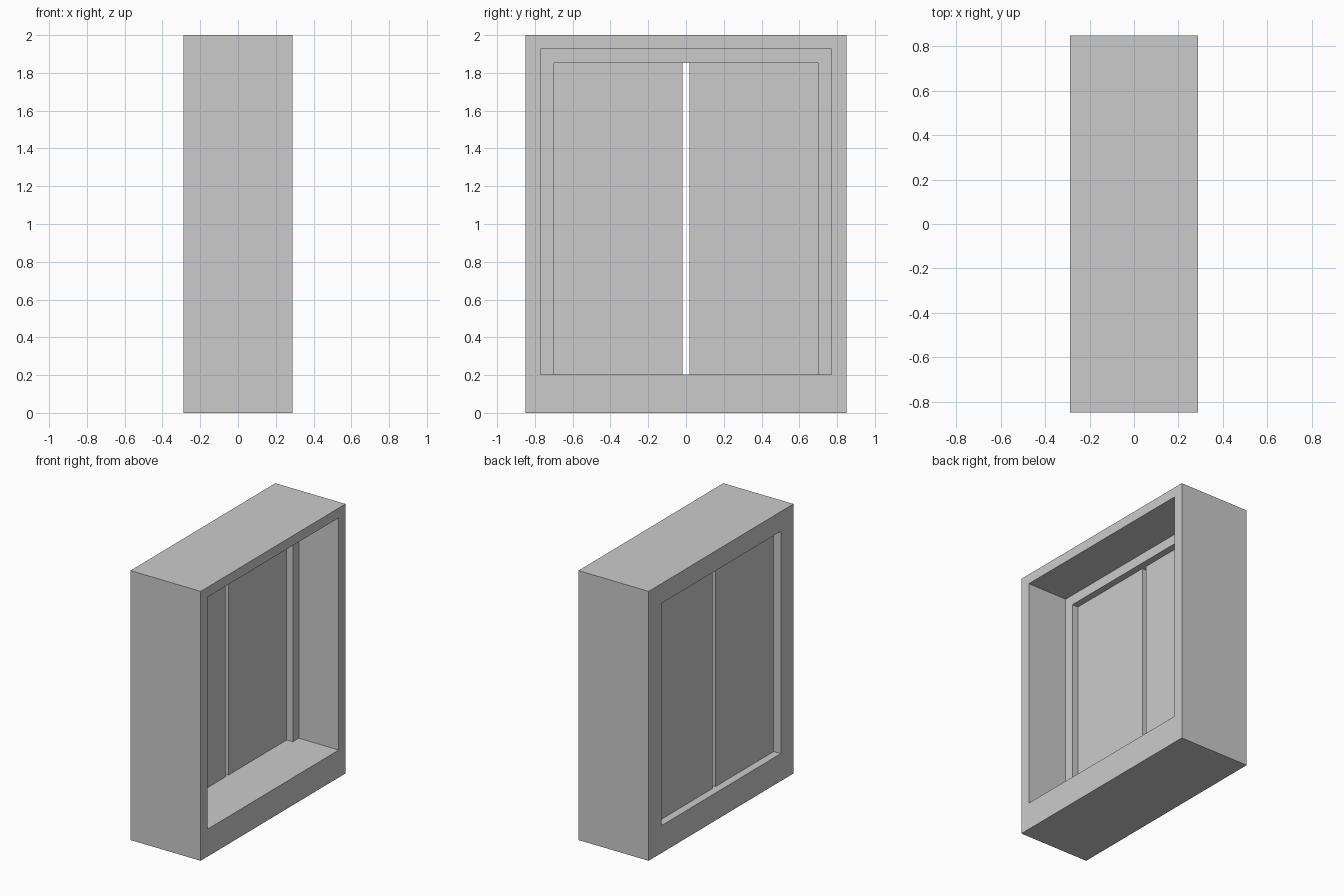
import bpy, bmesh

if "Cube" in bpy.data.objects:
    bpy.data.objects.remove(bpy.data.objects["Cube"])

HX, HY, H = 0.288, 0.849, 2.0        # half depth, half width, height
SILL = 0.204                         # top of the threshold
STEP_X = -0.04                       # where the wide recess meets the door jamb
DOOR_X = (-0.23, -0.09)              # back and front faces of the doors
JAMB_Y, JAMB_TOP = 0.70, 1.853       # narrow opening that holds the doors
RECESS_Y, RECESS_TOP = 0.77, 1.927   # wide opening on the +x side
GAP = 0.018                          # half the gap between the doors


def make_object(name, bm):
    bmesh.ops.recalc_face_normals(bm, faces=bm.faces)
    mesh = bpy.data.meshes.new(name)
    bm.to_mesh(mesh)
    bm.free()
    obj = bpy.data.objects.new(name, mesh)
    bpy.context.collection.objects.link(obj)
    return obj


def ring(bm, x, half_y, z0, z1):
    corners = ((-half_y, z0), (half_y, z0), (half_y, z1), (-half_y, z1))
    return [bm.verts.new((x, y, z)) for y, z in corners]


# Door frame: rectangular rings lofted around a stepped cross-section
bm = bmesh.new()
rings = [ring(bm, *r) for r in (
    (-HX, HY, 0, H),
    (HX, HY, 0, H),
    (HX, RECESS_Y, SILL, RECESS_TOP),
    (STEP_X, RECESS_Y, SILL, RECESS_TOP),
    (STEP_X, JAMB_Y, SILL, JAMB_TOP),
    (-HX, JAMB_Y, SILL, JAMB_TOP),
)]
for a, b in zip(rings, rings[1:] + rings[:1]):
    for i in range(4):
        j = (i + 1) % 4
        # the sill is level, so the step's bottom side is a flat sliver: skip it
        if a is rings[3] and i == 0:
            continue
        bm.faces.new((a[i], a[j], b[j], b[i]))
# Level threshold: replace the two sill quads and the sliver with one face
s2, s3, s4, s5 = rings[2:6]
for f in [f for f in bm.faces if all(abs(v.co.z - SILL) < 1e-6 for v in f.verts)]:
    bm.faces.remove(f)
bm.faces.new((s2[0], s2[1], s3[1], s4[1], s5[1], s5[0], s4[0], s3[0]))
make_object("door_frame", bm)

# Double doors: one thick leaf, mirrored across the centre gap
bm = bmesh.new()
bmesh.ops.create_cube(bm, size=1)
for v in bm.verts:
    v.co = (DOOR_X[v.co.x > 0],
            JAMB_Y if v.co.y > 0 else GAP,
            JAMB_TOP if v.co.z > 0 else SILL)
doors = make_object("door_leaves", bm)
mirror = doors.modifiers.new("mirror", 'MIRROR')
mirror.use_axis = (False, True, False)
